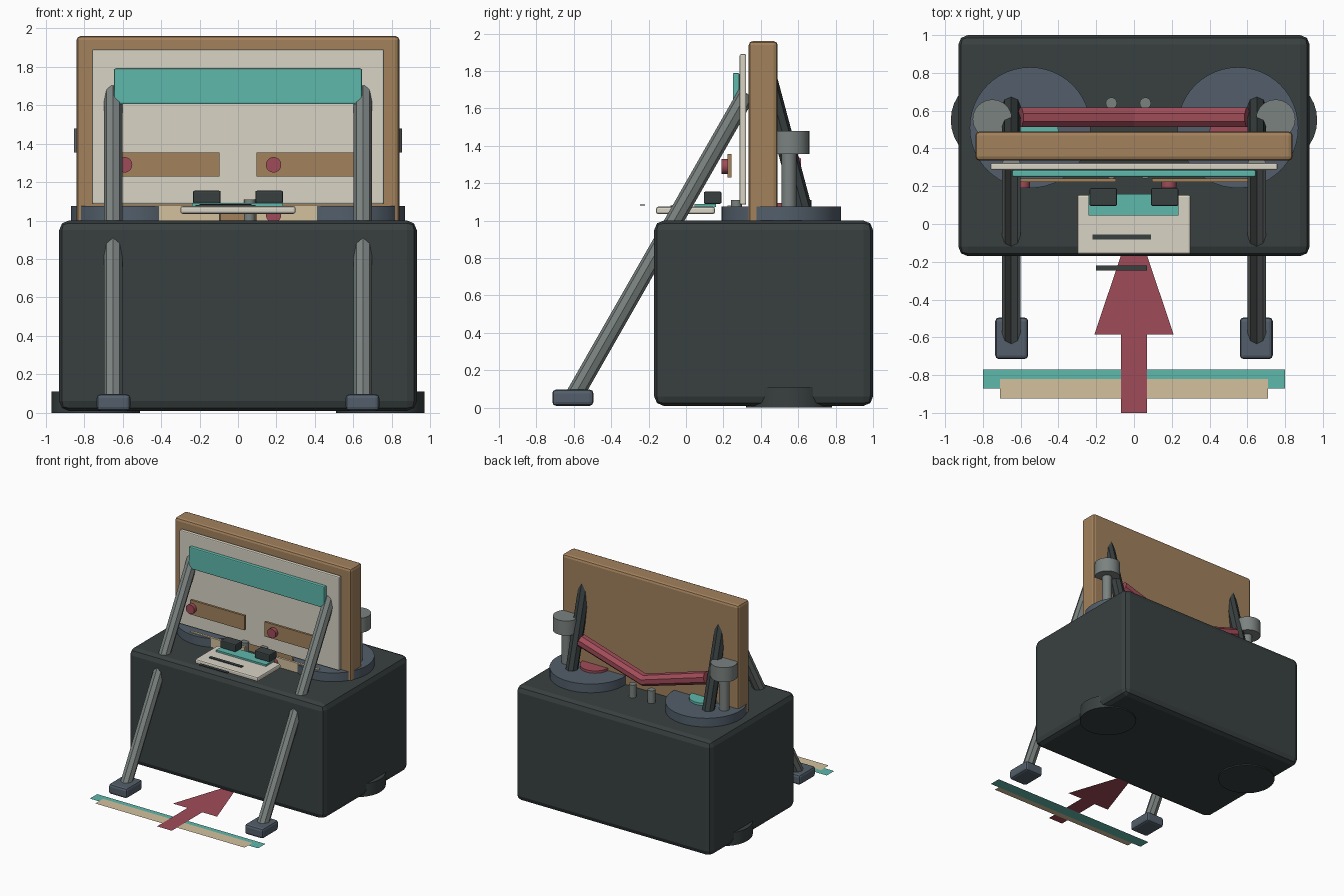
import bpy, bmesh, math
from mathutils import Vector

if "Cube" in bpy.data.objects:
    bpy.data.objects.remove(bpy.data.objects["Cube"], do_unlink=True)


def material(name, hex_code):
    srgb = [int(hex_code[i:i + 2], 16) / 255 for i in (0, 2, 4)]
    col = [c / 12.92 if c < 0.04 else ((c + 0.055) / 1.055) ** 2.4 for c in srgb] + [1.0]
    m = bpy.data.materials.new(name)
    m.use_nodes = True
    m.diffuse_color = col
    bsdf = next(n for n in m.node_tree.nodes if n.type == 'BSDF_PRINCIPLED')
    bsdf.inputs["Base Color"].default_value = col
    return m


black = material("charcoal", "394040")
cream = material("cream", "D8D4C5")
brown = material("wood brown", "A2815C")
teal = material("teal", "5FB8AC")
red = material("dull red", "A04C58")
tan = material("tan", "D3C19E")
grey = material("mid grey", "7A8280")
slate = material("slate blue", "535F6B")


def finish(name, bm, mat, smooth=False):
    me = bpy.data.meshes.new(name)
    bmesh.ops.recalc_face_normals(bm, faces=bm.faces)
    bm.to_mesh(me)
    bm.free()
    me.materials.append(mat)
    ob = bpy.data.objects.new(name, me)
    bpy.context.scene.collection.objects.link(ob)
    if smooth:
        bpy.ops.object.select_all(action='DESELECT')
        ob.select_set(True)
        bpy.context.view_layer.objects.active = ob
        bpy.ops.object.shade_smooth_by_angle(angle=math.radians(30))
    return ob


def box(name, mat, xs, ys, zs, bevel=0.0):
    """Box between limits on each axis, with optional rounded edges."""
    bm = bmesh.new()
    bmesh.ops.create_cube(bm, size=1)
    for v in bm.verts:
        v.co = [(a + b) / 2 + c * (b - a) for c, (a, b) in zip(v.co, (xs, ys, zs))]
    if bevel:
        bmesh.ops.bevel(bm, geom=bm.edges[:], offset=bevel, segments=2, profile=0.5, affect='EDGES')
    return finish(name, bm, mat)


def rod(name, mat, start, end, radius, sides=32):
    """Cylinder running from one point to another."""
    a, b = Vector(start), Vector(end)
    bm = bmesh.new()
    bmesh.ops.create_cone(bm, cap_ends=True, segments=sides, radius1=radius, radius2=radius,
                          depth=(b - a).length)
    turn = (b - a).to_track_quat('Z', 'Y')
    for v in bm.verts:
        v.co = turn @ v.co + (a + b) / 2
    return finish(name, bm, mat, sides > 12)


def flat(name, mat, outline, z):
    """Single flat face lying at a height."""
    bm = bmesh.new()
    bm.faces.new([bm.verts.new((x, y, z)) for x, y in outline])
    ob = finish(name, bm, mat)
    if ob.data.polygons[0].normal.z < 0:
        ob.data.flip_normals()
    return ob


# Base and back board
box("base_box", black, (-0.93, 0.93), (-0.17, 1.0), (0.01, 1.0), 0.05)
box("board", brown, (-0.84, 0.84), (0.335, 0.49), (0.98, 1.96), 0.022)
box("board_panel", cream, (-0.76, 0.76), (0.287, 0.322), (1.085, 1.89), 0.008)
box("header_bar", teal, (-0.645, 0.645), (0.25, 0.285), (1.605, 1.79), 0.008)

# Parts repeated on both sides
for side, s in (("left", 1), ("right", -1)):
    rod(side + "_floor_disc", black, (s * 0.74, 0.55, 0), (s * 0.74, 0.55, 0.11), 0.23)
    rod(side + "_turntable", slate, (s * 0.55, 0.51, 0.99), (s * 0.55, 0.51, 1.075), 0.32, 48)
    rod(side + "_turntable_spot", red if s > 0 else teal,
        (s * 0.52, 0.49, 1.07), (s * 0.52, 0.49, 1.095), 0.12)
    rod(side + "_post", grey, (s * 0.75, 0.55, 1.07), (s * 0.75, 0.55, 1.36), 0.04)
    rod(side + "_post_cap", grey, (s * 0.75, 0.555, 1.355), (s * 0.75, 0.555, 1.48), 0.104)
    rod(side + "_front_leg", grey, (s * 0.65, -0.6, 0.06), (s * 0.65, 0.325, 1.68), 0.048, 8)
    rod(side + "_back_strut", black, (s * 0.65, 0.625, 1.06), (s * 0.65, 0.435, 1.77), 0.05, 8)
    x0, x1 = sorted((s * 0.56, s * 0.735))
    box(side + "_foot", slate, (x0, x1), (-0.715, -0.495), (0.01, 0.097), 0.02)

    # Shelf bars in two rows
    x0, x1 = sorted((s * 0.095, s * 0.61))
    box(side + "_upper_bar", brown, (x0, x1), (0.222, 0.242), (1.23, 1.355))
    box(side + "_lower_bar", tan, (x0, x1), (0.222, 0.242), (0.96, 1.082))

    # Blocks standing on the tray
    x0, x1 = sorted((s * 0.09, s * 0.235))
    box(side + "_tray_block", black, (x0, x1), (0.095, 0.19), (1.09, 1.155), 0.008)

# Knobs on the bars
for name, x, z in (("upper_right_knob", -0.59, 1.29), ("upper_left_knob", 0.185, 1.29),
                   ("lower_left_knob", 0.185, 1.03)):
    rod(name, red, (x, 0.19, z), (x, 0.224, z), 0.04)

# Short pegs before and behind the board
for row, y in (("front", 0.27), ("back", 0.64)):
    for x in (-0.12, 0.06):
        rod(row + "_peg", grey, (x, y, 0.99), (x, y, 1.11), 0.03, 16)

# Sagging rope behind the board: a swept octagon mitred at the middle
bm = bmesh.new()
rings = []
for x, z in ((-0.6, 1.31), (0, 1.13), (0.6, 1.31)):
    ring = []
    for i in range(8):
        t = math.radians(45 * i + 22.5)
        lean = -0.3 * x / 0.6
        ring.append(bm.verts.new((x + 0.05 * math.sin(t) * lean, 0.565 + 0.055 * math.cos(t),
                                  z + 0.05 * math.sin(t))))
    rings.append(ring)
for a, b in zip(rings, rings[1:]):
    for i in range(8):
        j = (i + 1) % 8
        bm.faces.new((a[i], a[j], b[j], b[i]))
bm.faces.new(rings[0])
bm.faces.new(rings[-1])
finish("rope", bm, red)

# Tray with its inlays
box("tray", cream, (-0.3, 0.3), (-0.16, 0.155), (1.035, 1.075), 0.012)
box("tray_mat", teal, (-0.24, 0.235), (0.045, 0.16), (1.074, 1.09))
box("tray_line", black, (-0.22, 0.09), (-0.083, -0.055), (1.074, 1.081))
box("loose_line", black, (-0.2, 0.07), (-0.245, -0.22), (1.08, 1.087))

# Floor markings
flat("floor_teal_strip", teal, [(-0.8, -0.87), (0.8, -0.87), (0.8, -0.77), (-0.8, -0.77)], 0.012)
flat("floor_tan_strip", tan, [(-0.71, -0.925), (0.71, -0.925), (0.71, -0.82), (-0.71, -0.82)], 0.015)
half = [(0.07, -1.0), (0.07, -0.585), (0.21, -0.585), (0.07, -0.17), (0.0, 0.03)]
flat("floor_arrow", red, half + [(-x, y) for x, y in half[-2::-1]], 0.018)
